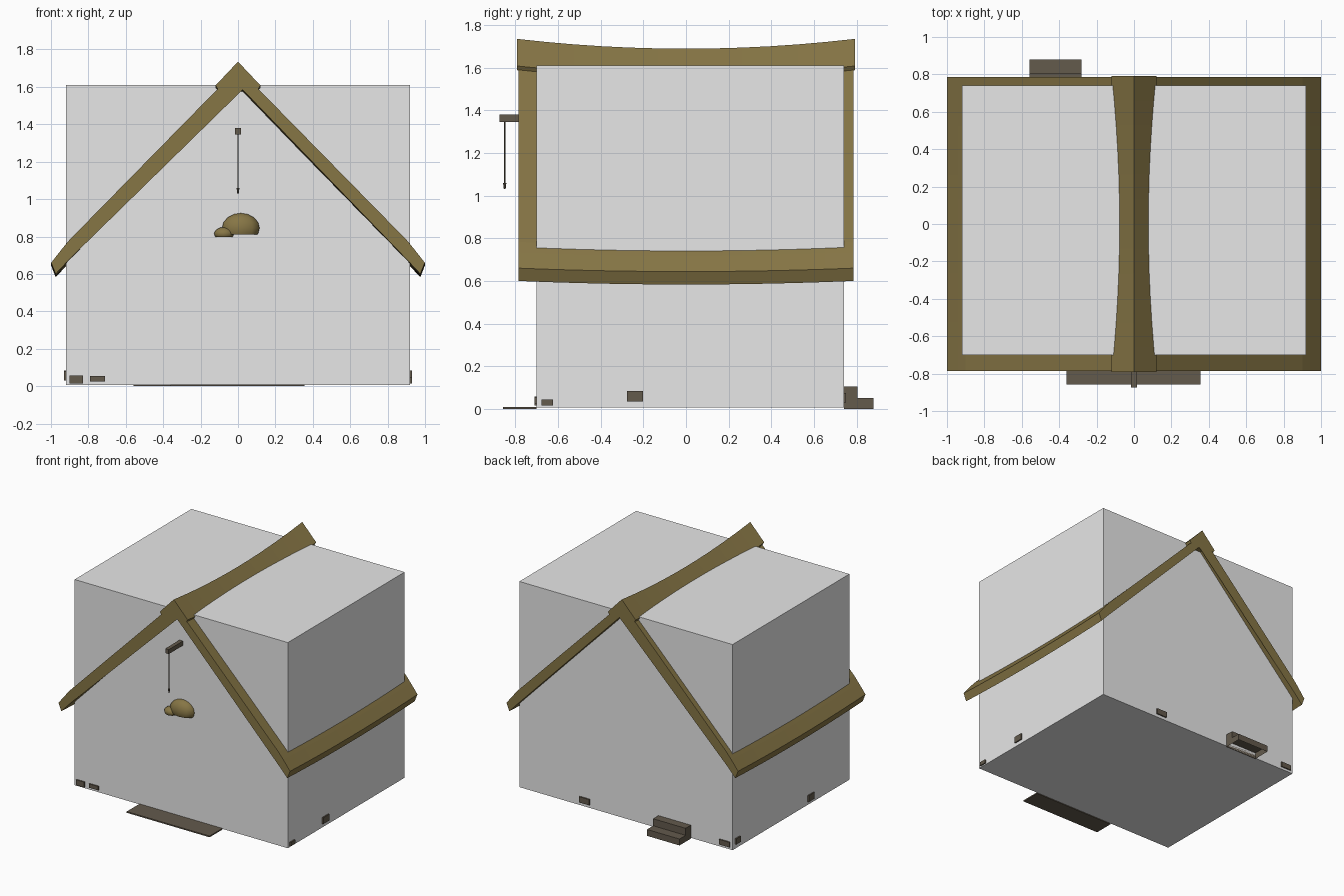
import bpy, bmesh, math
from mathutils import Vector

if "Cube" in bpy.data.objects:
    bpy.data.objects.remove(bpy.data.objects["Cube"])


def material(name, rgb):
    m = bpy.data.materials.new(name)
    m.diffuse_color = (*rgb, 1)
    m.use_nodes = True
    m.node_tree.nodes["Principled BSDF"].inputs["Base Color"].default_value = m.diffuse_color
    return m


PLASTER = material("pale grey wall", (0.8, 0.8, 0.8))
THATCH = material("olive thatch", (0.24, 0.18, 0.06))
STONE = material("dark stone", (0.126, 0.103, 0.073))


def finish(name, bm, mat):
    bmesh.ops.recalc_face_normals(bm, faces=bm.faces)
    mesh = bpy.data.meshes.new(name)
    bm.to_mesh(mesh)
    bm.free()
    mesh.materials.append(mat)
    ob = bpy.data.objects.new(name, mesh)
    bpy.context.collection.objects.link(ob)
    return ob


def box(name, x, y, z, mat, open_bottom=False):
    """Box from (min, max) pairs."""
    bm = bmesh.new()
    bmesh.ops.create_cube(bm, size=1)
    for v in bm.verts:
        v.co = [(a + b) / 2 + c * (b - a) for c, (a, b) in zip(v.co, (x, y, z))]
    if open_bottom:
        low = [f for f in bm.faces if f.calc_center_median().z < z[0] + 1e-4]
        bmesh.ops.delete(bm, geom=low, context='FACES_ONLY')
    return finish(name, bm, mat)


def sagging_loft(name, right_half, half_length, mat, steps=12):
    """Sweep a mirrored gable profile along y, dipping in the middle.
    right_half runs from the top centre round to the underside."""
    left = [(-x, z) for x, z in reversed(right_half) if x > 0]
    profile = right_half + left
    bm = bmesh.new()
    rings = []
    for i in range(steps + 1):
        t = -1 + 2 * i / steps
        ring = []
        for x, z in profile:
            sag = (0.046 - 0.030 * abs(x)) * (1 - t * t)
            ring.append(bm.verts.new((x, t * half_length, z - sag)))
        rings.append(ring)
    n = len(profile)
    for a, b in zip(rings, rings[1:]):
        for j in range(n):
            k = (j + 1) % n
            bm.faces.new((a[j], a[k], b[k], b[j]))
    bm.faces.new(rings[0])
    bm.faces.new(rings[-1])
    bmesh.ops.triangulate(bm, faces=[f for f in bm.faces if len(f.verts) > 4])
    return finish(name, bm, mat)


def mound(name, centre, radii, floor, mat):
    """Ellipsoid cut flat at the bottom."""
    bm = bmesh.new()
    bmesh.ops.create_uvsphere(bm, u_segments=10, v_segments=8, radius=1)
    for v in bm.verts:
        v.co = Vector(c + r * p for c, r, p in zip(centre, radii, v.co))
    cut = bmesh.ops.bisect_plane(bm, geom=bm.verts[:] + bm.edges[:] + bm.faces[:],
                                 plane_co=(0, 0, floor), plane_no=(0, 0, 1),
                                 clear_inner=True)
    rim = [e for e in cut["geom_cut"] if isinstance(e, bmesh.types.BMEdge)]
    bmesh.ops.edgeloop_fill(bm, edges=rim)
    for f in bm.faces:
        f.smooth = abs(f.normal.z) < 0.999
    return finish(name, bm, mat)


def rod(name, centre, r1, r2, length, mat):
    bm = bmesh.new()
    bmesh.ops.create_cone(bm, cap_ends=True, segments=8, radius1=r1, radius2=r2, depth=length)
    bmesh.ops.translate(bm, verts=bm.verts, vec=centre)
    return finish(name, bm, mat)


# House body
box("house_body", (-0.92, 0.92), (-0.70, 0.74), (0.006, 1.61), PLASTER)

# Thatched roof with flared eaves, and its ridge cap
sagging_loft("roof", [(0, 1.70), (0.90, 0.783), (0.94, 0.735), (0.999, 0.66),
                      (0.975, 0.60), (0.90, 0.68), (0.025, 1.585)], 0.785, THATCH)
sagging_loft("ridge_cap", [(0, 1.735), (0.12, 1.608), (0.108, 1.588), (0, 1.66)],
             0.792, THATCH)

# Hoist beam, rope and hook under the front gable
box("hoist_beam", (-0.015, 0.015), (-0.875, -0.69), (1.345, 1.38), STONE)
rod("hoist_rope", (0, -0.85, 1.20), 0.003, 0.003, 0.30, STONE)
rod("hoist_hook", (0, -0.85, 1.045), 0.004, 0.008, 0.03, STONE)

# Rounded mounds on the front wall
mound("large_mound", (0.015, -0.70, 0.845), (0.105, 0.06, 0.08), 0.81, THATCH)
mound("small_mound", (-0.075, -0.715, 0.815), (0.055, 0.045, 0.035), 0.797, THATCH)

# Doorstep slab and back steps
box("front_slab", (-0.36, 0.355), (-0.857, -0.70), (0, 0.01), STONE)
box("back_step_lower", (-0.56, -0.28), (0.74, 0.88), (0, 0.05), STONE, True)
box("back_step_upper", (-0.56, -0.28), (0.74, 0.805), (0.05, 0.105), STONE)

# Small foundation stones: wall axis, wall position, centre along wall, width, z range
stones = [
    ("y", -0.70, -0.865, 0.07, 0.015, 0.057),
    ("y", -0.70, -0.75, 0.08, 0.025, 0.055),
    ("y", 0.74, 0.355, 0.09, 0.03, 0.075),
    ("y", 0.74, -0.855, 0.09, 0.025, 0.065),
    ("x", 0.92, -0.24, 0.075, 0.035, 0.085),
    ("x", 0.92, -0.65, 0.055, 0.015, 0.045),
    ("x", -0.92, -0.22, 0.07, 0.03, 0.08),
    ("x", -0.92, 0.68, 0.055, 0.04, 0.085),
]
for i, (axis, wall, c, w, z0, z1) in enumerate(stones):
    across = (wall - 0.01, wall + 0.01)
    along = (c - w / 2, c + w / 2)
    x, y = (across, along) if axis == "x" else (along, across)
    box(f"foundation_stone_{i + 1}", x, y, (z0, z1), STONE)
